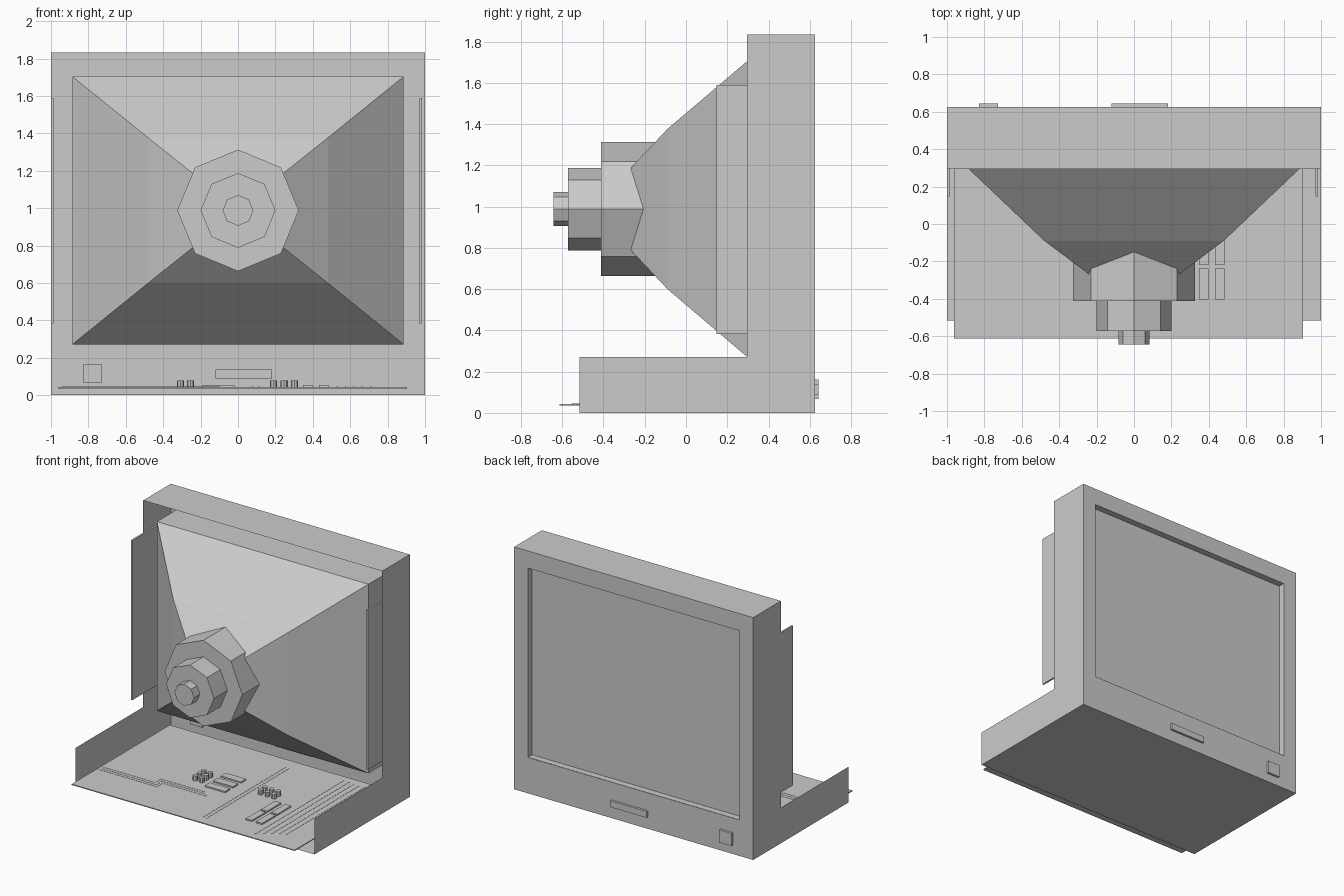
import bpy, bmesh, math
from mathutils import Matrix, Vector

if "Cube" in bpy.data.objects:
    bpy.data.objects.remove(bpy.data.objects["Cube"])


def finish(bm, name, recalc=True):
    if recalc:
        bmesh.ops.recalc_face_normals(bm, faces=bm.faces)
    mesh = bpy.data.meshes.new(name)
    bm.to_mesh(mesh)
    bm.free()
    obj = bpy.data.objects.new(name, mesh)
    bpy.context.collection.objects.link(obj)
    return obj


def add_box(bm, x, y, z):
    """Box from (min, max) pairs."""
    size = Vector((x[1] - x[0], y[1] - y[0], z[1] - z[0]))
    mid = Vector((sum(x) / 2, sum(y) / 2, sum(z) / 2))
    bmesh.ops.create_cube(bm, size=1, matrix=Matrix.Translation(mid) @ Matrix.Diagonal((*size, 1)))


def boxes(name, items):
    bm = bmesh.new()
    for item in items:
        add_box(bm, *item)
    return finish(bm, name)


def rect_loop(bm, y, hx, z0, z1):
    return [bm.verts.new((sx * hx, y, z)) for sx, z in ((-1, z0), (1, z0), (1, z1), (-1, z1))]


def loft(bm, loops):
    for a, b in zip(loops, loops[1:]):
        for i in range(4):
            j = (i + 1) % 4
            bm.faces.new((a[i], a[j], b[j], b[i]))


BACK, RIM, FRONT = 0.625, 0.295, -0.515
Z0, Z1, HX = 0.272, 1.703, 0.885
ZC = 0.988

# Open sheet case: L-shaped sides, floor, top and screen surround
bm = bmesh.new()
profile = [(FRONT, 0), (BACK, 0), (BACK, 1.833), (RIM, 1.833), (RIM, 0.27), (FRONT, 0.27)]
left, right = [[bm.verts.new((s, y, z)) for y, z in profile] for s in (-1, 1)]
bm.faces.new(left)
bm.faces.new(right)
for i in (0, 2):
    bm.faces.new((left[i], left[i + 1], right[i + 1], right[i]))
loft(bm, [[left[1], right[1], right[2], left[2]], rect_loop(bm, BACK, HX, Z0, Z1)])
finish(bm, "case_shell")

# Picture tube: straight collar, then two tapering stages
bm = bmesh.new()
stages = [(BACK, HX, (Z1 - Z0) / 2), (RIM, HX, (Z1 - Z0) / 2), (-0.09, 0.48, 0.388), (-0.30, 0.20, 0.165)]
loft(bm, [rect_loop(bm, y, hx, ZC - hz, ZC + hz) for y, hx, hz in stages])
finish(bm, "tube_funnel")

# Recessed screen
bm = bmesh.new()
bm.faces.new(list(reversed(rect_loop(bm, 0.575, HX, Z0, Z1))))
finish(bm, "screen", recalc=False)

# Stepped octagonal neck
bm = bmesh.new()
for radius, y0, y1 in ((0.325, -0.413, -0.12), (0.2, -0.573, -0.41), (0.082, -0.643, -0.57)):
    bmesh.ops.create_cone(bm, cap_ends=True, segments=8, radius1=radius, radius2=radius, depth=y1 - y0,
                          matrix=Matrix.Translation((0, (y0 + y1) / 2, ZC)) @ Matrix.Rotation(math.pi / 2, 4, 'X'))
finish(bm, "tube_neck")

# Upright side boards, horizontal main board
boxes("side_boards", [((x, x + 0.013), (0.147, 0.5), (0.383, 1.59)) for x in (-0.999, 0.971)])
boxes("main_board", [((-0.963, 0.903), (-0.612, 0.56), (0.037, 0.044))])

# Controls on the screen side
boxes("power_button", [((-0.83, -0.727), (0.61, 0.643), (0.067, 0.163))])
boxes("control_flap", [((-0.12, 0.183), (0.61, 0.643), (0.09, 0.138))])

# Chips
chips = [((-0.19, -0.02), (y - 0.03, y + 0.03), (0.04, 0.054)) for y in (-0.095, 0.0, 0.095)]
chips += [((x, x + 0.052), (y, y + 0.165), (0.04, 0.054)) for x in (0.347, 0.432) for y in (-0.403, -0.22)]
boxes("chips", chips)

# Capacitors in two clusters
bm = bmesh.new()
spots = [(x, y) for x in (-0.308, -0.253) for y in (-0.07, -0.02, 0.03)]
spots += [(x, y) for x in (0.19, 0.247, 0.303) for y in (0.0, 0.05)]
for x, y in spots:
    bmesh.ops.create_cone(bm, cap_ends=True, segments=8, radius1=0.019, radius2=0.019, depth=0.038,
                          matrix=Matrix.Translation((x, y, 0.061)))
finish(bm, "capacitors")

# Copper traces: stepped runs on the left, straight runs elsewhere
paths = []
for k in range(3):
    d = 0.025 * k
    paths.append([(-0.94, -0.31 + d), (-0.46 - d, -0.31 + d), (-0.46 - d, -0.24 + d), (-0.1 - d, -0.24 + d)])
paths += [[(x, -0.54), (x, 0.45)] for x in (0.08, 0.11)]
paths += [[(0.53 + 0.045 * k, -0.55 + 0.03 * k), (0.53 + 0.045 * k, 0.5)] for k in range(5)]
strips = []
for path in paths:
    for (xa, ya), (xb, yb) in zip(path, path[1:]):
        strips.append(((min(xa, xb) - 0.004, max(xa, xb) + 0.004),
                       (min(ya, yb) - 0.004, max(ya, yb) + 0.004), (0.043, 0.0455)))
boxes("board_traces", strips)
